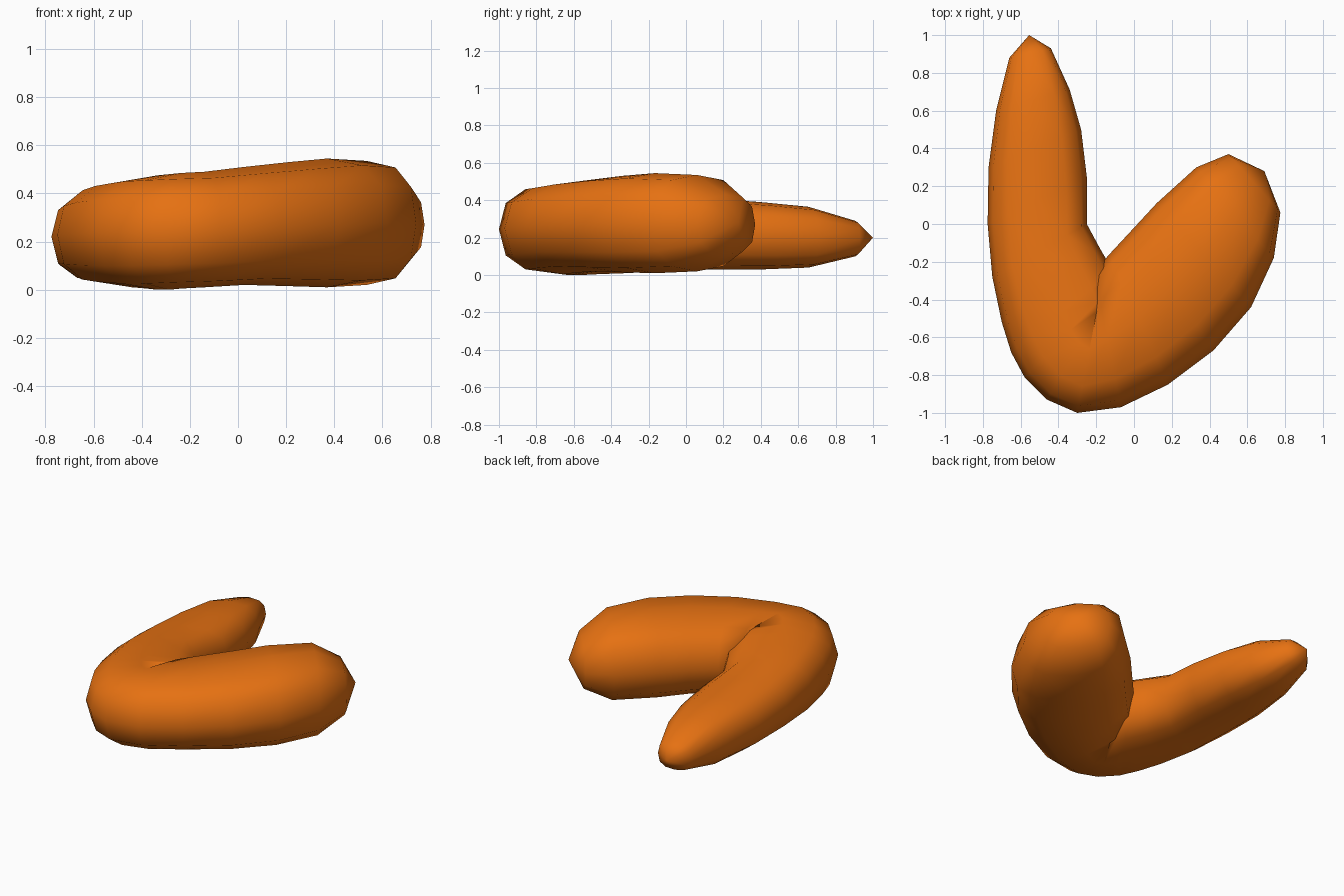
import bpy, bmesh, math
from mathutils import Vector

if "Cube" in bpy.data.objects:
    bpy.data.objects.remove(bpy.data.objects["Cube"])

SIDES = 12
# Sections along the curl: outer x, y, inner x, y, bottom z, top z
SECTIONS = [
    (-.66, .88, -.44, .93, .10, .29),
    (-.73, .60, -.34, .71, .04, .365),
    (-.77, .30, -.28, .50, .03, .39),
    (-.775, .0, -.25, .25, .03, .41),
    (-.75, -.28, -.25, .0, .02, .435),
    (-.70, -.52, -.18, -.13, .01, .455),
    (-.65, -.68, -.11, -.25, .005, .465),
    (-.58, -.81, -.09, -.31, .0, .475),
    (-.46, -.93, -.11, -.33, .0, .48),
    (-.30, -1.0, -.17, -.32, .005, .485),
    (-.07, -.97, -.21, -.25, .01, .49),
    (.18, -.85, -.13, -.16, .02, .51),
    (.42, -.67, .0, -.02, .015, .53),
    (.62, -.44, .12, .11, .01, .545),
    (.74, -.18, .33, .30, .02, .535),
    (.775, .06, .50, .37, .11, .43),
]
TIPS = [(-.555, 1.0, .20), (.69, .28, .28)]


def squircle(v):
    """Slightly squared round section."""
    return math.copysign(abs(v) ** .78, v)


bm = bmesh.new()
rings = []
for ox, oy, ix, iy, z0, z1 in SECTIONS:
    mid = Vector(((ox + ix) / 2, (oy + iy) / 2, (z0 + z1) / 2))
    side = Vector(((ox - ix) / 2, (oy - iy) / 2, 0))
    up = Vector((0, 0, (z1 - z0) / 2))
    ring = []
    for k in range(SIDES):
        a = 2 * math.pi * k / SIDES
        ring.append(bm.verts.new(mid + side * squircle(math.cos(a)) + up * squircle(math.sin(a))))
    rings.append(ring)

# Skin between sections
for r, s in zip(rings, rings[1:]):
    for k in range(SIDES):
        n = (k + 1) % SIDES
        bm.faces.new((r[k], r[n], s[n], s[k]))

# Rounded tips
first, last = (bm.verts.new(t) for t in TIPS)
for k in range(SIDES):
    n = (k + 1) % SIDES
    bm.faces.new((first, rings[0][n], rings[0][k]))
    bm.faces.new((last, rings[-1][k], rings[-1][n]))

# Outward normals
if bm.calc_volume(signed=True) < 0:
    bmesh.ops.reverse_faces(bm, faces=bm.faces[:])
for f in bm.faces:
    f.smooth = True

mesh = bpy.data.meshes.new("curled_body")
bm.to_mesh(mesh)
bm.free()
body = bpy.data.objects.new("curled_body", mesh)
bpy.context.collection.objects.link(body)

orange = bpy.data.materials.new("orange")
orange.diffuse_color = (.79, .165, .006, 1)
orange.use_nodes = True
orange.node_tree.nodes["Principled BSDF"].inputs["Base Color"].default_value = orange.diffuse_color
mesh.materials.append(orange)
